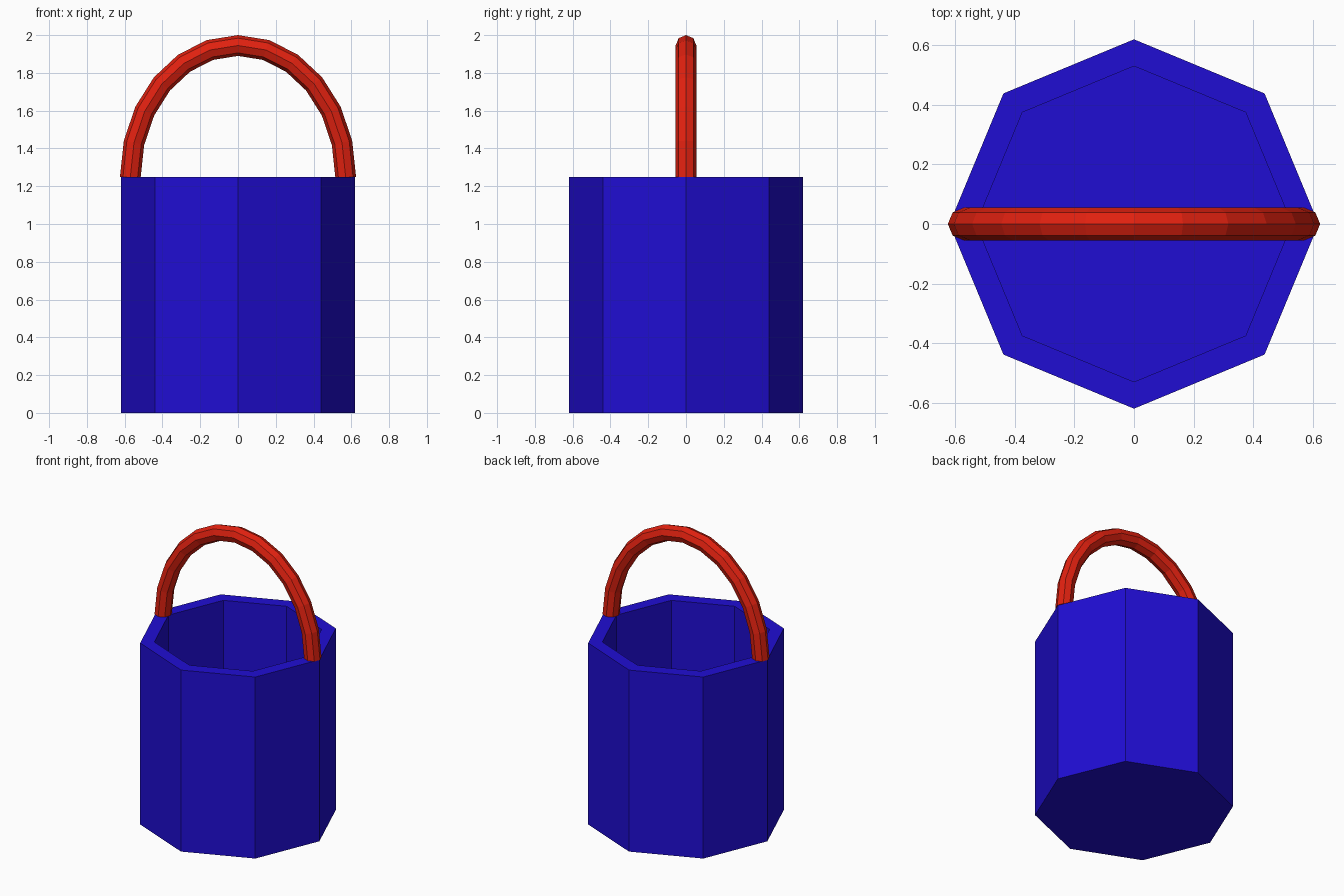
import bpy, bmesh
from math import sin, cos, pi, hypot
from mathutils import Vector

if "Cube" in bpy.data.objects:
    bpy.data.objects.remove(bpy.data.objects["Cube"])


def make_object(name, rings, color):
    """Skin a list of equal-sized vertex rings, capping both ends."""
    bm = bmesh.new()
    loops = [[bm.verts.new(p) for p in ring] for ring in rings]
    n = len(loops[0])
    for a, b in zip(loops, loops[1:]):
        for i in range(n):
            j = (i + 1) % n
            bm.faces.new((a[i], a[j], b[j], b[i]))
    bm.faces.new(loops[0])
    bm.faces.new(loops[-1])
    bmesh.ops.recalc_face_normals(bm, faces=bm.faces)
    mesh = bpy.data.meshes.new(name)
    bm.to_mesh(mesh)
    bm.free()
    mat = bpy.data.materials.new(name + "_paint")
    mat.diffuse_color = color
    mat.use_nodes = True
    mat.node_tree.nodes["Principled BSDF"].inputs["Base Color"].default_value = mat.diffuse_color
    mesh.materials.append(mat)
    obj = bpy.data.objects.new(name, mesh)
    bpy.context.collection.objects.link(obj)
    return obj


SIDES = 8
angles = [2 * pi * i / SIDES for i in range(SIDES)]

# Bucket: octagonal profile of outer wall, rim, inner wall and inner floor
profile = [(0.62, 0), (0.62, 1.25), (0.53, 1.25), (0.53, 0.09)]
make_object("bucket",
            [[(r * cos(a), r * sin(a), z) for a in angles] for r, z in profile],
            (0.014, 0.004, 0.65, 1))

# Handle: octagonal tube swept along half an ellipse
HALF_W, RISE, BASE_Z, TUBE, STEPS = 0.57, 0.695, 1.25, 0.055, 12
rings = []
for k in range(STEPS + 1):
    t = pi * k / STEPS
    centre = Vector((HALF_W * cos(t), 0, BASE_Z + RISE * sin(t)))
    out = Vector((RISE * cos(t), 0, HALF_W * sin(t))).normalized()
    rings.append([centre + TUBE * (cos(a) * out + sin(a) * Vector((0, 1, 0)))
                  for a in angles])
make_object("handle", rings, (0.75, 0.015, 0.005, 1))
